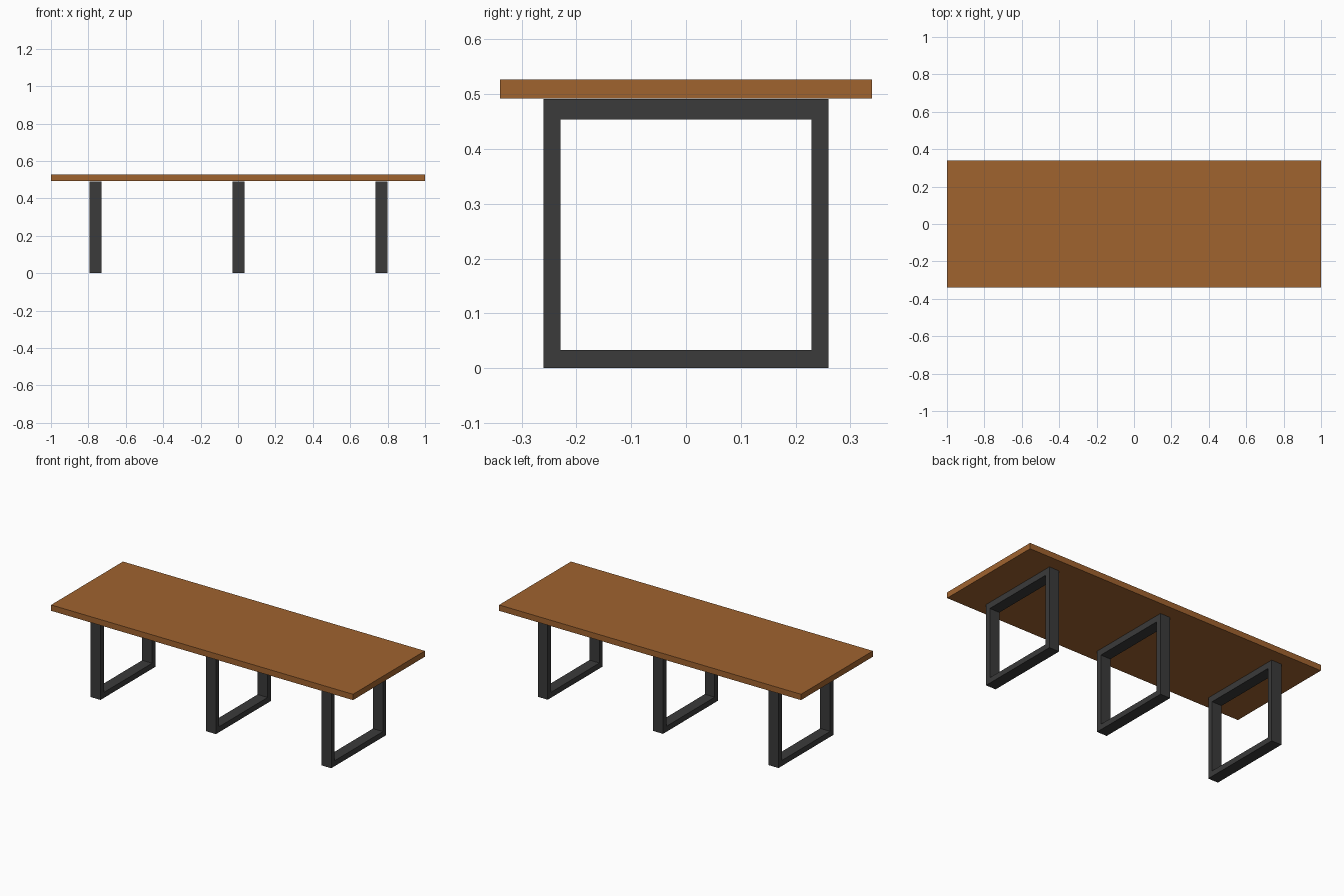
import bpy
import bmesh

if "Cube" in bpy.data.objects:
    bpy.data.objects.remove(bpy.data.objects["Cube"])


def material(name, rgb):
    m = bpy.data.materials.new(name)
    m.diffuse_color = (*rgb, 1.0)
    m.use_nodes = True
    m.node_tree.nodes["Principled BSDF"].inputs["Base Color"].default_value = m.diffuse_color
    return m


wood = material("warm brown wood", (0.352, 0.125, 0.028))
metal = material("dark grey metal", (0.043, 0.043, 0.043))


def finish(bm, name, mat):
    bmesh.ops.recalc_face_normals(bm, faces=bm.faces)
    me = bpy.data.meshes.new(name)
    bm.to_mesh(me)
    bm.free()
    me.materials.append(mat)
    ob = bpy.data.objects.new(name, me)
    bpy.context.collection.objects.link(ob)
    return ob


def slab(name, x, y, z0, z1, mat):
    bm = bmesh.new()
    bmesh.ops.create_cube(bm, size=1)
    for v in bm.verts:
        v.co = (v.co.x * 2 * x, v.co.y * 2 * y, z0 if v.co.z < 0 else z1)
    return finish(bm, name, mat)


def leg_frame(name, xc, width):
    # closed rectangular ring in the y-z plane, extruded along x
    bm = bmesh.new()
    outer = [(-0.26, 0.0), (0.26, 0.0), (0.26, 0.491), (-0.26, 0.491)]
    inner = [(-0.229, 0.033), (0.229, 0.033), (0.229, 0.454), (-0.229, 0.454)]
    x0 = xc - width / 2
    o = [bm.verts.new((x0, y, z)) for y, z in outer]
    i = [bm.verts.new((x0, y, z)) for y, z in inner]
    for k in range(4):
        n = (k + 1) % 4
        bm.faces.new((o[k], o[n], i[n], i[k]))
    ext = bmesh.ops.extrude_face_region(bm, geom=bm.faces[:],
                                        use_keep_orig=True)
    moved = [g for g in ext["geom"] if isinstance(g, bmesh.types.BMVert)]
    bmesh.ops.translate(bm, verts=moved, vec=(width, 0, 0))
    return finish(bm, name, metal)


# Table top
slab("table_top", 1.0, 0.34, 0.492, 0.527, wood)

# Three leg frames
for name, xc in (("left_leg_frame", -0.762), ("middle_leg_frame", 0.003),
                 ("right_leg_frame", 0.767)):
    leg_frame(name, xc, 0.066)
